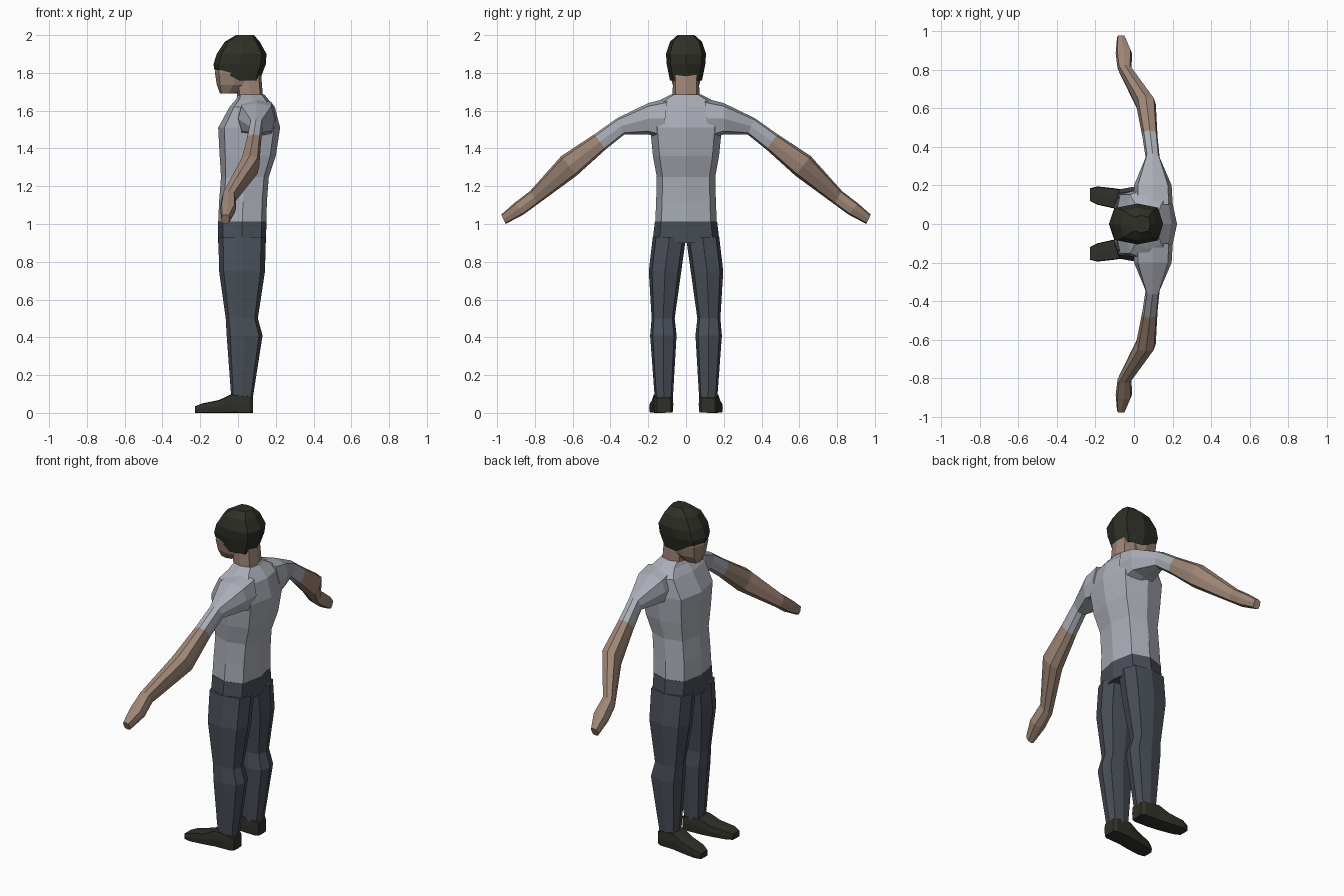
import bpy, bmesh
from mathutils import Vector as V

if "Cube" in bpy.data.objects:
    bpy.data.objects.remove(bpy.data.objects["Cube"])


def material(name, rgb):
    m = bpy.data.materials.new(name)
    m.diffuse_color = (*rgb, 1)
    m.use_nodes = True
    m.node_tree.nodes["Principled BSDF"].inputs["Base Color"].default_value = m.diffuse_color
    return m


SHIRT = material("grey shirt", (0.40, 0.42, 0.47))
TROUSERS = material("slate trousers", (0.066, 0.076, 0.096))
SKIN = material("skin", (0.34, 0.235, 0.18))
HAIR = material("dark hair", (0.028, 0.029, 0.020))
SHOE = material("dark shoe", (0.030, 0.030, 0.022))


def ring(c, u, v, k=0.8):
    """Eight-sided boxy section around c, with half axes u and v."""
    steps = ((1, 0), (k, k), (0, 1), (-k, k), (-1, 0), (-k, -k), (0, -1), (k, -k))
    return [V(c) + V(u) * a + V(v) * b for a, b in steps]


def level(z, x0, x1, y0, y1, k=0.8):
    """Horizontal section."""
    return ring(((x0 + x1) / 2, (y0 + y1) / 2, z), ((x1 - x0) / 2, 0, 0), (0, (y1 - y0) / 2, 0), k)


def loft(name, rings, mat, mirror=False):
    bm = bmesh.new()
    rows = [[bm.verts.new(p) for p in r] for r in rings]
    for a, b in zip(rows, rows[1:]):
        for i in range(8):
            j = (i + 1) % 8
            bm.faces.new((a[i], a[j], b[j], b[i]))
    bm.faces.new(rows[0])
    bm.faces.new(rows[-1])
    bmesh.ops.recalc_face_normals(bm, faces=bm.faces)
    me = bpy.data.meshes.new(name)
    bm.to_mesh(me)
    bm.free()
    me.materials.append(mat)
    ob = bpy.data.objects.new(name, me)
    bpy.context.collection.objects.link(ob)
    if mirror:
        mod = ob.modifiers.new("mirror", "MIRROR")
        mod.use_axis = (False, True, False)
        mod.use_mirror_merge = False
    return ob


# Torso: height, front x, back x, half width
torso = [(1.01, -.105, .15, .163), (1.12, -.10, .153, .158), (1.25, -.09, .163, .155),
         (1.36, -.097, .20, .175), (1.51, -.105, .223, .19), (1.62, -.045, .195, .19),
         (1.66, -.01, .16, .13), (1.685, .0, .14, .08)]
loft("shirt_torso", [level(z, a, b, -h, h) for z, a, b, h in torso], SHIRT)

# Hips and legs
loft("trouser_hips", [level(.90, -.105, .147, -.178, .178),
                      level(1.012, -.106, .151, -.165, .165)], TROUSERS)
legs = [(.07, -.035, .077, .07, .165), (.41, -.06, .13, .05, .19), (.50, -.065, .105, .06, .182),
        (.75, -.10, .143, .025, .197), (.93, -.104, .147, .0, .176)]
loft("trouser_leg", [level(*s) for s in legs], TROUSERS, True)

# Shoes: x, inner y, outer y, top z
shoes = [(.08, .08, .155, .08), (.06, .067, .17, .09), (-.035, .07, .175, .10),
         (-.10, .08, .185, .068), (-.19, .10, .195, .05), (-.228, .12, .185, .035)]
loft("shoe", [ring((x, (a + b) / 2, t / 2), (0, (b - a) / 2, 0), (0, 0, t / 2), .93)
              for x, a, b, t in shoes], SHOE, True)

# Arms: top (y, z), bottom (y, z), front x, back x
arm = [(.10, 1.665, .12, 1.45, .0, .20), (.20, 1.64, .20, 1.475, .0, .195),
       (.365, 1.56, .325, 1.475, .06, .133), (.485, 1.475, .425, 1.395, .043, .122),
       (.66, 1.36, .58, 1.255, .01, .113), (.825, 1.175, .785, 1.105, -.085, -.013),
       (.91, 1.11, .86, 1.05, -.095, -.010), (.978, 1.05, .955, 1.0, -.088, -.045)]
sections = [ring(((a + b) / 2, (yt + yb) / 2, (zt + zb) / 2), ((b - a) / 2, 0, 0),
                 (0, (yt - yb) / 2, (zt - zb) / 2)) for yt, zt, yb, zb, a, b in arm]
loft("shirt_sleeve", sections[:4], SHIRT, True)
loft("forearm_and_hand", sections[3:], SKIN, True)

# Neck and face
loft("neck", [level(1.64, .0, .135, -.072, .072), level(1.82, -.02, .12, -.068, .068)], SKIN)
face = [(1.69, -.095, -.01, .04), (1.735, -.112, .06, .07), (1.80, -.122, .09, .086),
        (1.88, -.11, .10, .09)]
loft("face", [level(z, a, b, -h, h) for z, a, b, h in face], SKIN)

# Hair cap, with the hem raised over the forehead
hair = [(1.76, -.10, .115, .085), (1.845, -.13, .147, .102), (1.90, -.113, .151, .106),
        (1.965, -.07, .115, .085), (2.0, -.01, .085, .045)]
rings = [level(z, a, b, -h, h) for z, a, b, h in hair]
for p in rings[0]:
    if p.x < -.05:
        p.x -= .025
        p.z = 1.815
loft("hair", rings, HAIR)
